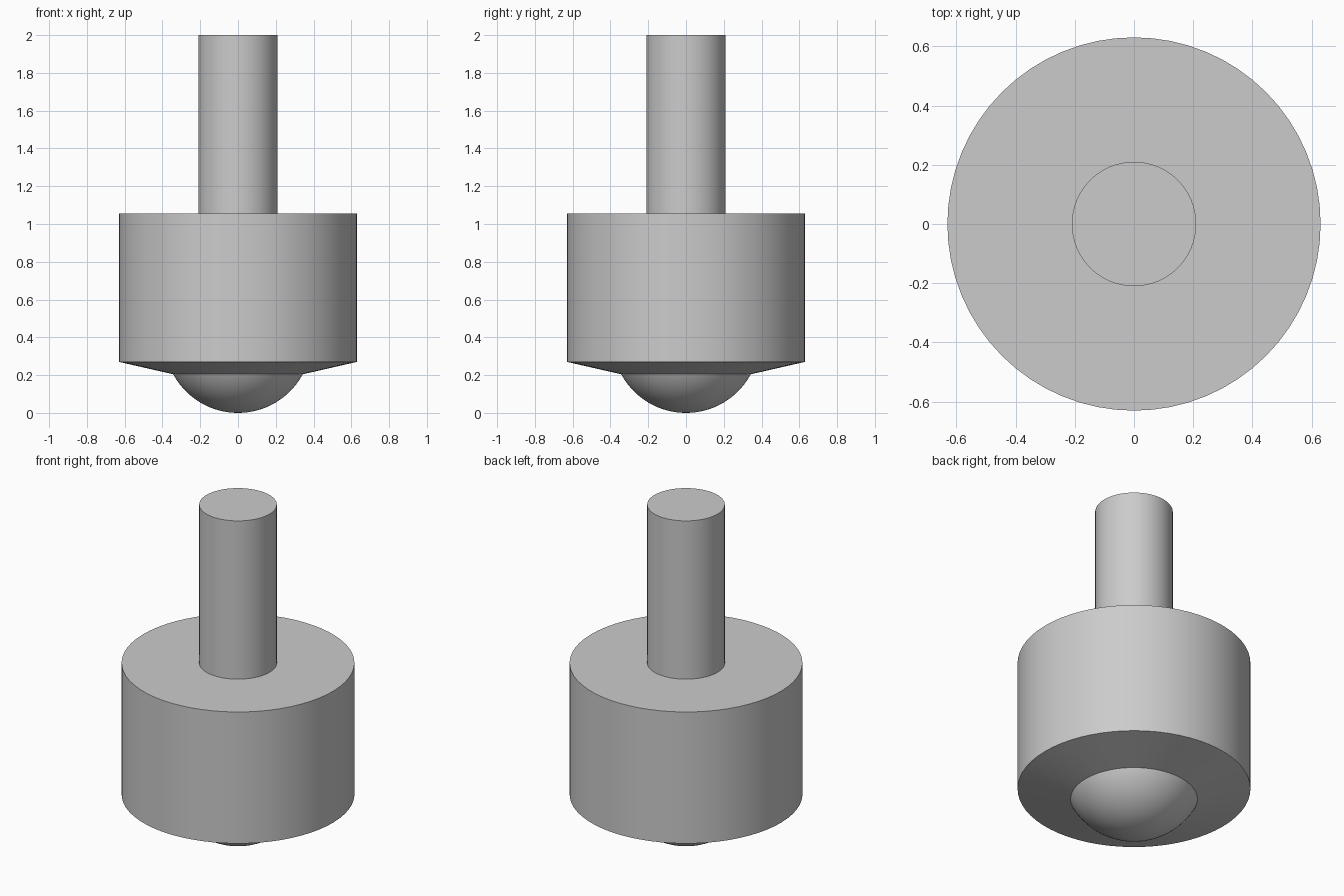
import bpy, bmesh, math

if "Cube" in bpy.data.objects:
    bpy.data.objects.remove(bpy.data.objects["Cube"])


def lathe(name, profile, segments=64):
    """Revolve an (r, z) profile that starts and ends on the z axis."""
    bm = bmesh.new()
    verts = [bm.verts.new((r, 0, z)) for r, z in profile]
    edges = [bm.edges.new(pair) for pair in zip(verts, verts[1:])]
    bmesh.ops.spin(bm, geom=verts + edges, cent=(0, 0, 0), axis=(0, 0, 1),
                   angle=math.tau, steps=segments, use_duplicate=False)
    bmesh.ops.remove_doubles(bm, verts=bm.verts, dist=1e-4)
    bmesh.ops.recalc_face_normals(bm, faces=bm.faces)
    mesh = bpy.data.meshes.new(name)
    bm.to_mesh(mesh)
    bm.free()
    obj = bpy.data.objects.new(name, mesh)
    bpy.context.collection.objects.link(obj)
    bpy.ops.object.select_all(action='DESELECT')
    obj.select_set(True)
    bpy.context.view_layer.objects.active = obj
    bpy.ops.object.shade_smooth_by_angle(angle=math.radians(10))
    return obj


# Cylindrical housing with a shallow conical underside
lathe("housing", [(0, 0.205), (0.345, 0.205), (0.63, 0.27),
                  (0.63, 1.055), (0, 1.055)])

# Mounting stud, seated slightly into the housing
lathe("mounting_stud", [(0, 1.0), (0.21, 1.0), (0.21, 2.0), (0, 2.0)])

# Rolling ball, held in the underside and touching the ground
R = 0.39
steps = 48
lathe("rolling_ball", [(R * math.sin(math.pi * i / steps),
                        R - R * math.cos(math.pi * i / steps))
                       for i in range(steps + 1)], 96)
